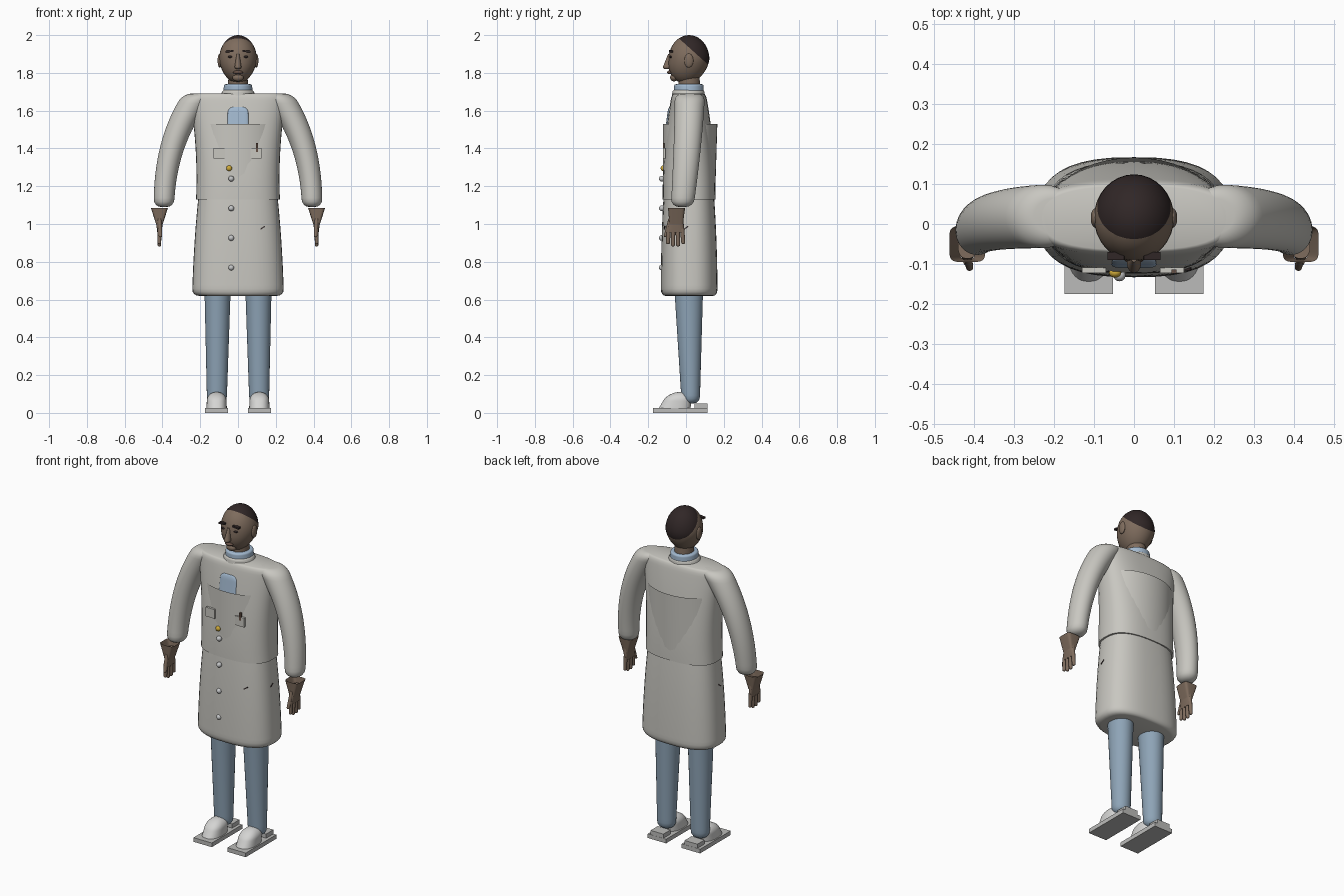
import bpy, bmesh, math
from mathutils import Vector, Matrix

default_cube = bpy.data.objects.get("Cube")
if default_cube:
    bpy.data.objects.remove(default_cube, do_unlink=True)


def material(name, red, green, blue):
    mat = bpy.data.materials.new(name)
    mat.use_nodes = True
    colour = (red, green, blue, 1)
    mat.diffuse_color = colour
    shader = next(n for n in mat.node_tree.nodes if n.type == 'BSDF_PRINCIPLED')
    shader.inputs["Base Color"].default_value = colour
    return mat


COAT = material("coat off white", .58, .57, .53)
JEANS = material("trouser blue", .27, .37, .47)
SHIRT = material("shirt blue", .36, .48, .62)
SKIN = material("brown skin", .21, .15, .11)
HAIR = material("dark hair", .03, .02, .02)
SHOE = material("shoe white", .66, .66, .65)
SOLE = material("sole grey", .5, .5, .49)
GOLD = material("gold", .62, .4, .04)
SILVER = material("silver", .55, .56, .57)
LIP = material("lip brown", .13, .08, .06)

SIDES = {"left": 1, "right": -1}
SEGMENTS = 40
STEPS = 24


def finish(name, bm, *mats):
    bmesh.ops.recalc_face_normals(bm, faces=bm.faces)
    mesh = bpy.data.meshes.new(name)
    bm.to_mesh(mesh)
    bm.free()
    for mat in mats:
        mesh.materials.append(mat)
    part = bpy.data.objects.new(name, mesh)
    bpy.context.collection.objects.link(part)
    bpy.ops.object.select_all(action='DESELECT')
    part.select_set(True)
    bpy.context.view_layer.objects.active = part
    bpy.ops.object.shade_smooth_by_angle(angle=math.radians(45))


def blend(stations, t):
    """Point on the Bezier curve steered by the stations."""
    while len(stations) > 1:
        stations = [[p + (q - p) * t for p, q in zip(a, b)]
                    for a, b in zip(stations, stations[1:])]
    return stations[0]


def rounding(gap, radius):
    """Inset of a quarter-round edge at a distance from the end."""
    if gap >= radius:
        return 0
    return radius - math.sqrt(radius ** 2 - (radius - gap) ** 2)


def loft(name, mat, *stations, power=2, bottom=0, top=0, closed=True):
    """Upright form; a station is height, centre x, centre y, half width, half depth."""
    bm = bmesh.new()
    low, high = stations[0][0], stations[-1][0]
    rings = []
    for step in range(STEPS + 1):
        t = (1 - math.cos(math.pi * step / STEPS)) / 2
        z, cx, cy, width, depth = blend(stations, t)
        inset = rounding(z - low, bottom) + rounding(high - z, top)
        scale = max(1 - inset / width, .05)
        ring = []
        for i in range(SEGMENTS):
            angle = math.tau * i / SEGMENTS
            x, y = (math.copysign(abs(v) ** (2 / power), v)
                    for v in (math.cos(angle), math.sin(angle)))
            ring.append(bm.verts.new((cx + width * scale * x, cy + depth * scale * y, z)))
        rings.append(ring)
    for lower, upper in zip(rings, rings[1:]):
        for i in range(SEGMENTS):
            bm.faces.new((lower[i - 1], lower[i], upper[i], upper[i - 1]))
    if closed:
        bm.faces.new(rings[0])
        bm.faces.new(rings[-1])
    finish(name, bm, mat)


def placed(centre, size, turn=0, axis='Y'):
    return (Matrix.Translation(centre) @ Matrix.Rotation(turn, 4, axis)
            @ Matrix.Diagonal((*size, 1)))


def box(name, mat, *placing):
    bm = bmesh.new()
    bmesh.ops.create_cube(bm, size=1, matrix=placed(*placing))
    finish(name, bm, mat)


def ball_mesh(*placing):
    bm = bmesh.new()
    bmesh.ops.create_uvsphere(bm, u_segments=32, v_segments=20, radius=1,
                              matrix=placed(*placing))
    return bm


def ball(name, mat, *placing):
    finish(name, ball_mesh(*placing), mat)


# Head: egg with a narrower, forward jaw, hair parted off by a sloping plane
head_centre = Vector((0, .016, 1.872))
head = ball_mesh(head_centre, (.1, .108, .128))
for vert in head.verts:
    drop = max(0, head_centre.z - vert.co.z)
    vert.co.x *= 1 - drop
    vert.co.y -= drop * .15
hairline, hair_side = Vector((0, -.04, 1.985)), Vector((0, .9, 1))
bmesh.ops.bisect_plane(head, geom=[*head.verts, *head.edges, *head.faces],
                       plane_co=hairline, plane_no=hair_side)
for face in head.faces:
    face.material_index = int((face.calc_center_median() - hairline).dot(hair_side) > 0)
finish("head", head, SKIN, HAIR)

# Face and neck
loft("neck", SKIN, (1.66, 0, .02, .056, .06), (1.8, 0, .015, .05, .055))
loft("nose", SKIN, (1.82, 0, -.1, .02, .027), (1.9, 0, -.085, .007, .01), bottom=.015)
ball("chin", SKIN, (0, -.064, 1.775), (.03, .02, .02))
ball("mouth", LIP, (0, -.084, 1.803), (.026, .016, .01))
for side, s in SIDES.items():
    ball(side + "_ear", SKIN, (s * .097, .015, 1.865), (.011, .024, .037))
    ball(side + "_eye", HAIR, (s * .04, -.08, 1.885), (.014, .007, .006))
    box(side + "_eyebrow", HAIR, (s * .045, -.08, 1.914), (.042, .02, .01), s * .1)

# Collars
loft("shirt_collar", SHIRT, (1.67, 0, .015, .08, .08), (1.74, 0, .015, .074, .078), top=.01)
loft("coat_collar", COAT, (1.66, 0, .013, .1, .09), (1.71, 0, .013, .08, .083), top=.01)

# Coat: body, open panel shell around the chest, skirt
loft("coat_body", COAT, (1.13, 0, .016, .222, .14), (1.42, 0, .016, .21, .14),
     (1.69, 0, .015, .26, .09), power=2.6, top=.03)
loft("coat_panel_shell", COAT, (1.14, 0, .016, .216, .138), (1.53, 0, .022, .22, .144),
     closed=False)
loft("coat_skirt", COAT, (.62, 0, .017, .243, .15), (.9, 0, .016, .235, .15),
     (1.14, 0, .015, .21, .134), power=2.6, bottom=.035)
loft("shirt_front", SHIRT, (1.5, 0, -.09, .057, .02), (1.62, 0, -.08, .054, .014),
     power=5, top=.03)

# Pockets, pen, buttons, badge and slits
for side, x in {"left": .095, "right": -.1}.items():
    box(side + "_chest_pocket", COAT, (x, -.115, 1.375), (.06, .014, .055))
box("pen", LIP, (.1, -.118, 1.405), (.012, .01, .045))
for number in range(4):
    height = 1.24 - number * .157
    ball(f"button_{number + 1}", SILVER, (-.036, -.128, height), (.015, .015, .015))
ball("badge", GOLD, (-.047, -.122, 1.295), (.015, .012, .015))
box("front_slit", HAIR, (.13, -.112, .98), (.028, .008, .006), -.6)
for side, s in SIDES.items():
    box(side + "_slit", HAIR, (s * .222, 0, .98), (.008, .028, .006), .6, 'X')

for side, s in SIDES.items():
    # Sleeve, curving out and down from the shoulder
    loft(side + "_sleeve", COAT, (1.09, s * .392, -.02, .054, .06),
         (1.45, s * .39, .015, .06, .075), (1.69, s * .2, .02, .09, .08),
         bottom=.04, top=.04)

    # Hand: flared wrist, palm, fingers and thumb
    hand = s * .416
    loft(side + "_wrist", SKIN, (1, hand, -.052, .018, .036),
         (1.085, hand, -.05, .045, .045), power=5, closed=False)
    loft(side + "_palm", SKIN, (.955, hand, -.056, .011, .046),
         (1.05, hand, -.05, .024, .036), power=2.6)
    for finger in range(4):
        spread = finger - 1.5
        tip = .875 + abs(spread) * .012
        loft(f"{side}_finger_{finger + 1}", SKIN, (tip, hand, spread * .027 - .055, .009, .01),
             (.975, hand, spread * .024 - .056, .011, .012), bottom=.008)
    loft(side + "_thumb", SKIN, (.93, hand - s * .006, -.11, .009, .009),
         (1.03, hand, -.08, .011, .013), bottom=.008)

    # Trouser leg
    loft(side + "_trouser_leg", JEANS, (.05, s * .112, .025, .052, .048),
         (.68, s * .108, .014, .07, .077), bottom=.035)

    # Shoe, sole and heel
    foot = s * .113
    loft(side + "_shoe", SHOE, (.024, foot, -.06, .054, .084),
         (.11, foot, -.03, .05, .065), power=2.4, top=.045)
    box(side + "_sole", SOLE, (foot, -.03, .0125), (.122, .29, .025))
    box(side + "_heel", SOLE, (foot, .08, .037), (.085, .068, .026))
